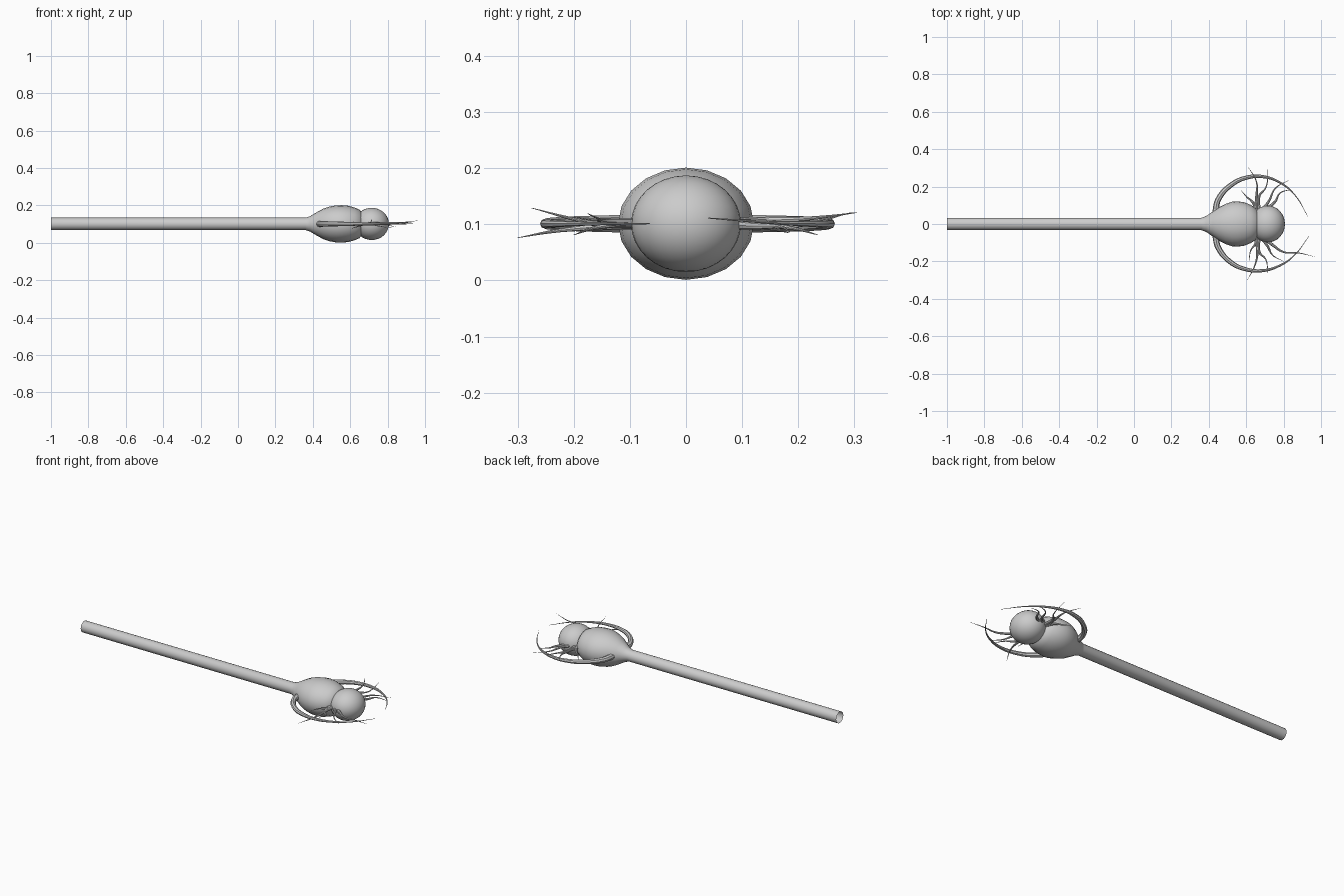
import bpy, bmesh, math

if "Cube" in bpy.data.objects:
    bpy.data.objects.remove(bpy.data.objects["Cube"])

ZC = 0.101  # height of the long axis


def finish(obj):
    bpy.ops.object.select_all(action='DESELECT')
    obj.select_set(True)
    bpy.context.view_layer.objects.active = obj
    bpy.ops.object.shade_smooth_by_angle(angle=math.radians(40))


def lathe_x(name, profile, sides):
    """Elliptical sections along x: (x, half width y, half height z)."""
    bm = bmesh.new()
    rings = []
    for x, ry, rz in profile:
        rings.append([bm.verts.new((x, ry * math.cos(2 * math.pi * i / sides),
                                    ZC + rz * math.sin(2 * math.pi * i / sides)))
                      for i in range(sides)])
    for a, b in zip(rings, rings[1:]):
        for i in range(sides):
            j = (i + 1) % sides
            bm.faces.new((a[i], a[j], b[j], b[i]))
    bm.faces.new(rings[-1])
    bmesh.ops.recalc_face_normals(bm, faces=bm.faces)
    mesh = bpy.data.meshes.new(name)
    bm.to_mesh(mesh)
    bm.free()
    obj = bpy.data.objects.new(name, mesh)
    bpy.context.collection.objects.link(obj)
    finish(obj)


def tendril(name, pts, radius, power):
    """Tapered curved tube through (x, y, z offset) points."""
    cu = bpy.data.curves.new(name, 'CURVE')
    cu.dimensions = '3D'
    cu.bevel_depth = radius
    cu.bevel_resolution = 2
    cu.resolution_u = 6
    cu.use_fill_caps = True
    sp = cu.splines.new('BEZIER')
    sp.bezier_points.add(len(pts) - 1)
    for i, (bp, p) in enumerate(zip(sp.bezier_points, pts)):
        bp.co = (p[0], p[1], ZC + p[2])
        bp.handle_left_type = bp.handle_right_type = 'AUTO'
        bp.radius = max(0.05, 1 - (i / (len(pts) - 1)) ** power)
    obj = bpy.data.objects.new(name, cu)
    bpy.context.collection.objects.link(obj)
    bpy.ops.object.select_all(action='DESELECT')
    obj.select_set(True)
    bpy.context.view_layer.objects.active = obj
    bpy.ops.object.convert(target='MESH')
    finish(bpy.context.view_layer.objects.active)


# Long shaft, open at the far end, flaring into the bulb
lathe_x("shaft_and_bulb", [
    (-1.0, .033, .033), (.36, .033, .033), (.385, .042, .041), (.42, .066, .062),
    (.455, .090, .081), (.49, .108, .093), (.525, .119, .099), (.555, .121, .100),
    (.59, .116, .097), (.625, .102, .087), (.65, .085, .076), (.67, .055, .05)], 20)

# Round head at the tip
bpy.ops.mesh.primitive_uv_sphere_add(segments=32, ring_count=16, radius=1,
                                     location=(.715, 0, ZC))
head = bpy.context.object
head.name = "head"
head.scale = (.092, .098, .086)
finish(head)

# Large arms sweeping around both sides of the bulb
tendril("large_arm_left", [
    (.435, .06, 0), (.45, .13, 0), (.525, .213, 0), (.61, .25, 0), (.69, .253, 0),
    (.78, .222, 0), (.86, .155, .002), (.93, .04, .01)], .017, 1.2)
tendril("large_arm_right", [
    (.435, -.06, 0), (.45, -.125, 0), (.515, -.203, 0), (.59, -.24, 0), (.68, -.25, 0),
    (.78, -.222, 0), (.86, -.165, 0), (.935, -.065, 0)], .017, 1.2)

# Small wavy tendrils rooted in the neck between bulb and head
small = {
    "left": [
        [(.66, .06, 0), (.635, .115, 0), (.60, .148, -.008), (.57, .183, -.016)],
        [(.65, .07, 0), (.655, .15, .006), (.655, .225, .01), (.61, .305, .02)],
        [(.67, .06, 0), (.67, .15, 0), (.705, .195, -.004), (.716, .295, .02)],
        [(.68, .07, 0), (.72, .12, 0), (.755, .19, -.008), (.83, .235, -.02)],
        [(.69, .07, 0), (.755, .12, -.004), (.78, .165, -.005), (.845, .185, -.015)]],
    "right": [
        [(.66, -.06, 0), (.65, -.105, 0), (.625, -.14, .005), (.615, -.20, .012)],
        [(.65, -.07, 0), (.66, -.15, -.005), (.645, -.225, -.012), (.605, -.30, -.025)],
        [(.67, -.06, 0), (.67, -.15, 0), (.705, -.19, .006), (.714, -.275, .028)],
        [(.68, -.07, 0), (.715, -.12, 0), (.74, -.165, -.008), (.80, -.20, -.02)],
        [(.69, -.07, 0), (.745, -.115, .002), (.80, -.15, .004), (.88, -.155, .008),
         (.965, -.175, .018)]],
}
for side, paths in small.items():
    for n, path in enumerate(paths):
        tendril(f"small_tendril_{side}_{n + 1}", path, .010, 1.0)
